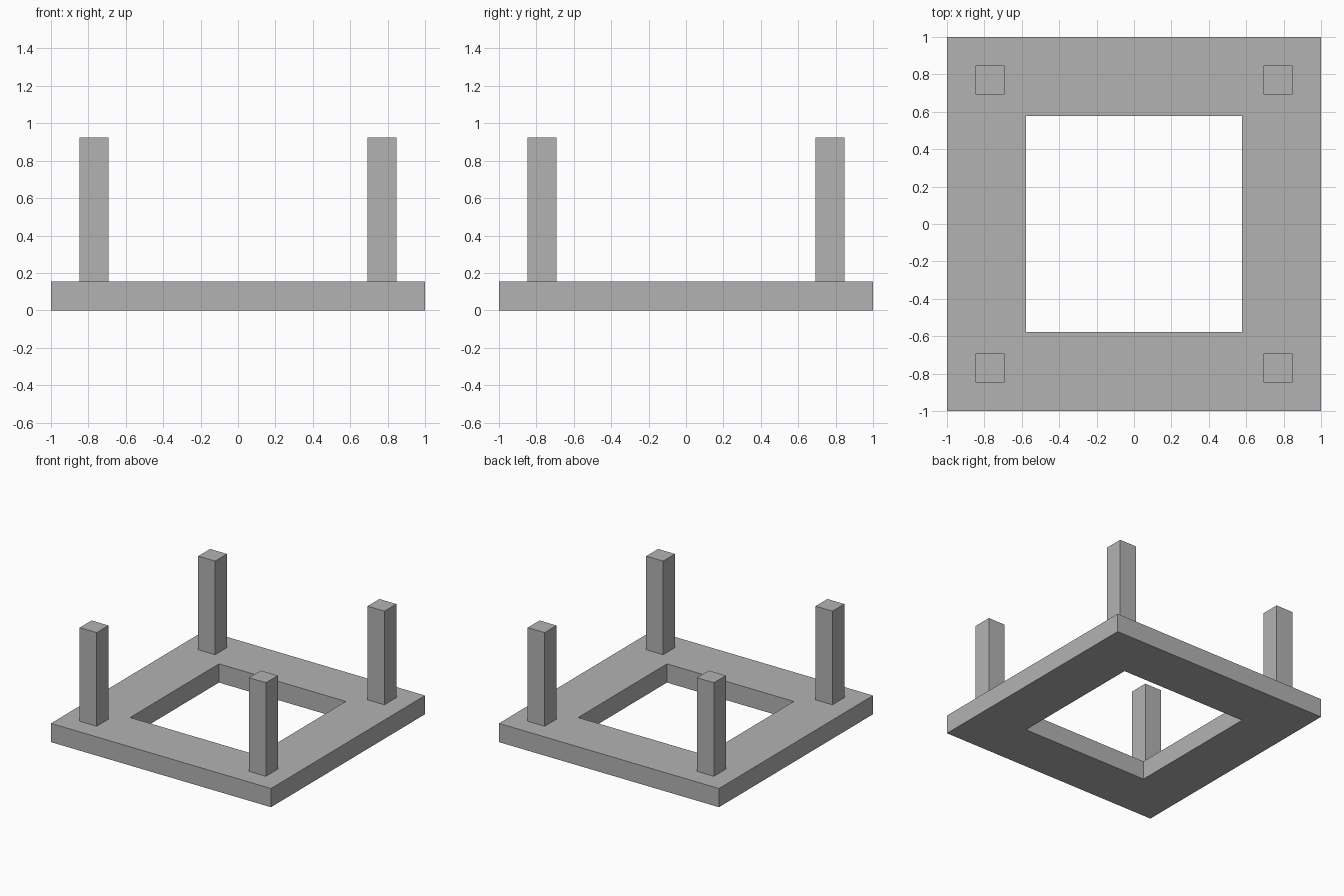
import bpy
import bmesh

cube = bpy.data.objects.get("Cube")
if cube:
    bpy.data.objects.remove(cube, do_unlink=True)

UNIT = 2 / 13            # thickness shared by the frame and the posts
OUTER = 1.0              # half width of the frame
INNER = 3.75 * UNIT      # half width of the opening
POST_OFFSET = 5 * UNIT
POST_HEIGHT = 5 * UNIT

grey = bpy.data.materials.new("plain grey")
grey.use_nodes = True
colour = (0.45, 0.45, 0.45, 1)
grey.diffuse_color = colour
grey.node_tree.nodes["Principled BSDF"].inputs["Base Color"].default_value = colour


def finish(name, bm, location=(0, 0, 0)):
    bmesh.ops.recalc_face_normals(bm, faces=bm.faces)
    mesh = bpy.data.meshes.new(name)
    bm.to_mesh(mesh)
    bm.free()
    mesh.materials.append(grey)
    obj = bpy.data.objects.new(name, mesh)
    obj.location = location
    bpy.context.collection.objects.link(obj)
    return obj


# Square base frame: four mitred quads around the opening, extruded upward
bm = bmesh.new()
corners = [(-1, -1), (1, -1), (1, 1), (-1, 1)]
outer, inner = [[bm.verts.new((x * r, y * r, 0)) for x, y in corners]
                for r in (OUTER, INNER)]
for i in range(4):
    j = (i + 1) % 4
    bm.faces.new((outer[i], outer[j], inner[j], inner[i]))
bottom = list(bm.faces)
top = bmesh.ops.extrude_face_region(bm, geom=bottom, use_keep_orig=True)["geom"]
bmesh.ops.translate(bm, vec=(0, 0, UNIT),
                    verts=[g for g in top if isinstance(g, bmesh.types.BMVert)])
finish("base_frame", bm)

# Four upright square posts, one at each corner
for sy, depth in ((-1, "front"), (1, "back")):
    for sx, side in ((-1, "right"), (1, "left")):
        bm = bmesh.new()
        bmesh.ops.create_cube(bm, size=1)
        bmesh.ops.scale(bm, vec=(UNIT, UNIT, POST_HEIGHT), verts=bm.verts)
        finish(f"{depth}_{side}_post", bm,
               (sx * POST_OFFSET, sy * POST_OFFSET, UNIT + POST_HEIGHT / 2))
